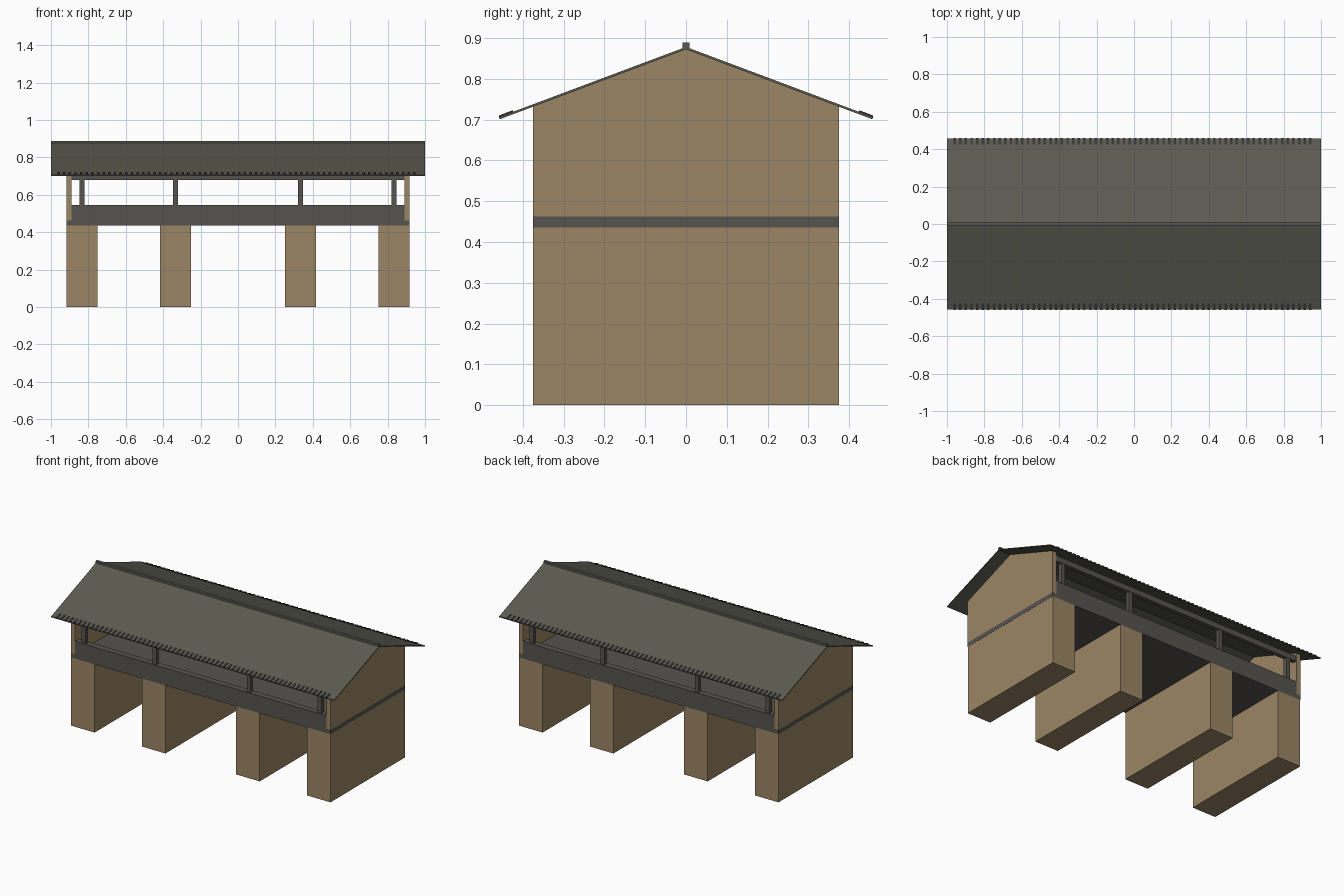
import bpy, bmesh
from mathutils import Vector

if "Cube" in bpy.data.objects:
    bpy.data.objects.remove(bpy.data.objects["Cube"])


def material(name, rgb):
    m = bpy.data.materials.new(name)
    m.diffuse_color = (*rgb, 1)
    m.use_nodes = True
    m.node_tree.nodes["Principled BSDF"].inputs["Base Color"].default_value = m.diffuse_color
    return m


BROWN = material("tan wall", (0.33, 0.24, 0.13))
GREY = material("grey timber", (0.093, 0.088, 0.078))
ROOF = material("roof grey", (0.104, 0.104, 0.082))
DARK = material("dark tile", (0.04, 0.039, 0.035))


def prism(name, mat, pieces):
    """Each piece is (x0, x1, yz profile), extruded along x."""
    bm = bmesh.new()
    for x0, x1, profile in pieces:
        face = bm.faces.new([bm.verts.new((x0, y, z)) for y, z in profile])
        ext = bmesh.ops.extrude_face_region(bm, geom=[face], use_keep_orig=True)
        moved = [g for g in ext["geom"] if isinstance(g, bmesh.types.BMVert)]
        bmesh.ops.translate(bm, verts=moved, vec=Vector((x1 - x0, 0, 0)))
    bmesh.ops.recalc_face_normals(bm, faces=bm.faces)
    mesh = bpy.data.meshes.new(name)
    bm.to_mesh(mesh)
    bm.free()
    mesh.materials.append(mat)
    ob = bpy.data.objects.new(name, mesh)
    bpy.context.collection.objects.link(ob)
    return ob


def rect(y0, y1, z0, z1):
    return [(y0, z0), (y1, z0), (y1, z1), (y0, z1)]


HALF_W = 0.375      # half width of the bridge body
RIDGE = 0.872       # underside of the roof at the ridge
SLOPE = 0.375


def under(y):
    return RIDGE - SLOPE * abs(y)


# Full-width piers
prism("piers", BROWN, [(x - 0.083, x + 0.083, rect(-HALF_W, HALF_W, 0, 0.435))
                       for x in (-0.833, -0.333, 0.333, 0.833)])

# Deck slab
prism("deck", GREY, [(-0.917, 0.917, rect(-HALF_W, HALF_W, 0.435, 0.462))])

# Gable end walls
gable = [(-HALF_W, 0.462), (HALF_W, 0.462), (HALF_W, under(HALF_W)),
         (0, RIDGE), (-HALF_W, under(HALF_W))]
prism("gable_walls", BROWN, [(-0.917, -0.889, gable), (0.889, 0.917, gable)])

for side, s in (("front", -1), ("back", 1)):
    inner, outer = s * 0.335, s * HALF_W
    # Parapet and eaves beam between the end walls
    prism(side + "_parapet", GREY, [(-0.889, 0.889, rect(inner, outer, 0.462, 0.545))])
    prism(side + "_beam", GREY, [(-0.889, 0.889, rect(s * 0.345, s * 0.37, 0.68, 0.715))])
    # Posts
    prism(side + "_posts", GREY,
          [(x - 0.0135, x + 0.0135, rect(s * 0.343, s * 0.368, 0.545, 0.68))
           for x in (-0.833, -0.333, 0.333, 0.833)])
    # Row of eave tiles
    tile = [(s * 0.424, 0.716), (s * 0.459, 0.703), (s * 0.459, 0.710), (s * 0.424, 0.723)]
    prism(side + "_eave_tiles", DARK,
          [(-0.966 + i * 0.0302, -0.953 + i * 0.0302, tile) for i in range(64)])

# Folded roof sheet
t = 0.006
E = 0.457
prism("roof", ROOF, [(-1, 1, [(-E, under(E)), (0, RIDGE), (E, under(E)),
                              (E, under(E) + t), (0, RIDGE + t), (-E, under(E) + t)])])

# Ridge cap
prism("ridge_cap", ROOF, [(-1, 1, rect(-0.008, 0.008, 0.876, 0.889))])
